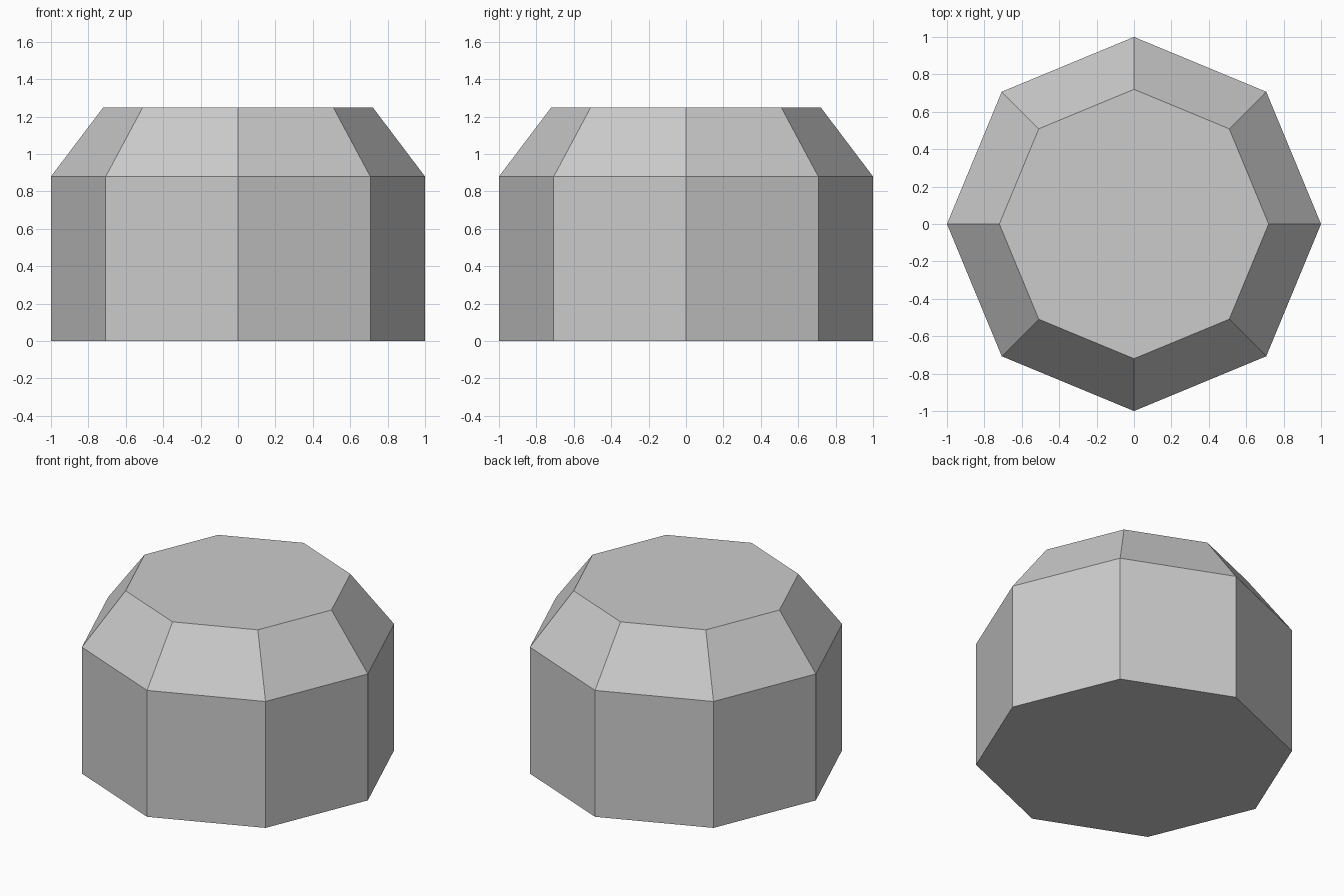
import bpy
import bmesh
from math import cos, sin, tau

cube = bpy.data.objects.get("Cube")
if cube:
    bpy.data.objects.remove(cube, do_unlink=True)

# Plain grey material
grey = bpy.data.materials.new("light grey")
grey.use_nodes = True
colour = (0.6, 0.6, 0.6, 1)
grey.diffuse_color = colour
grey.node_tree.nodes["Principled BSDF"].inputs["Base Color"].default_value = colour

# Eight-sided block: (radius, height) of each ring, bottom to top
SIDES = 8
PROFILE = [(1.0, 0.0), (1.0, 0.88), (0.72, 1.25)]

bm = bmesh.new()
rings = [[bm.verts.new((r * cos(tau * i / SIDES), r * sin(tau * i / SIDES), z))
          for i in range(SIDES)] for r, z in PROFILE]

# Straight wall and sloped shoulder
for low, high in zip(rings, rings[1:]):
    for i in range(SIDES):
        j = (i + 1) % SIDES
        bm.faces.new((low[i], low[j], high[j], high[i]))

# Flat base and top
bm.faces.new(rings[0][::-1])
bm.faces.new(rings[-1])

mesh = bpy.data.meshes.new("octagonal_block")
bm.to_mesh(mesh)
bm.free()
mesh.materials.append(grey)
block = bpy.data.objects.new("octagonal_block", mesh)
bpy.context.collection.objects.link(block)
